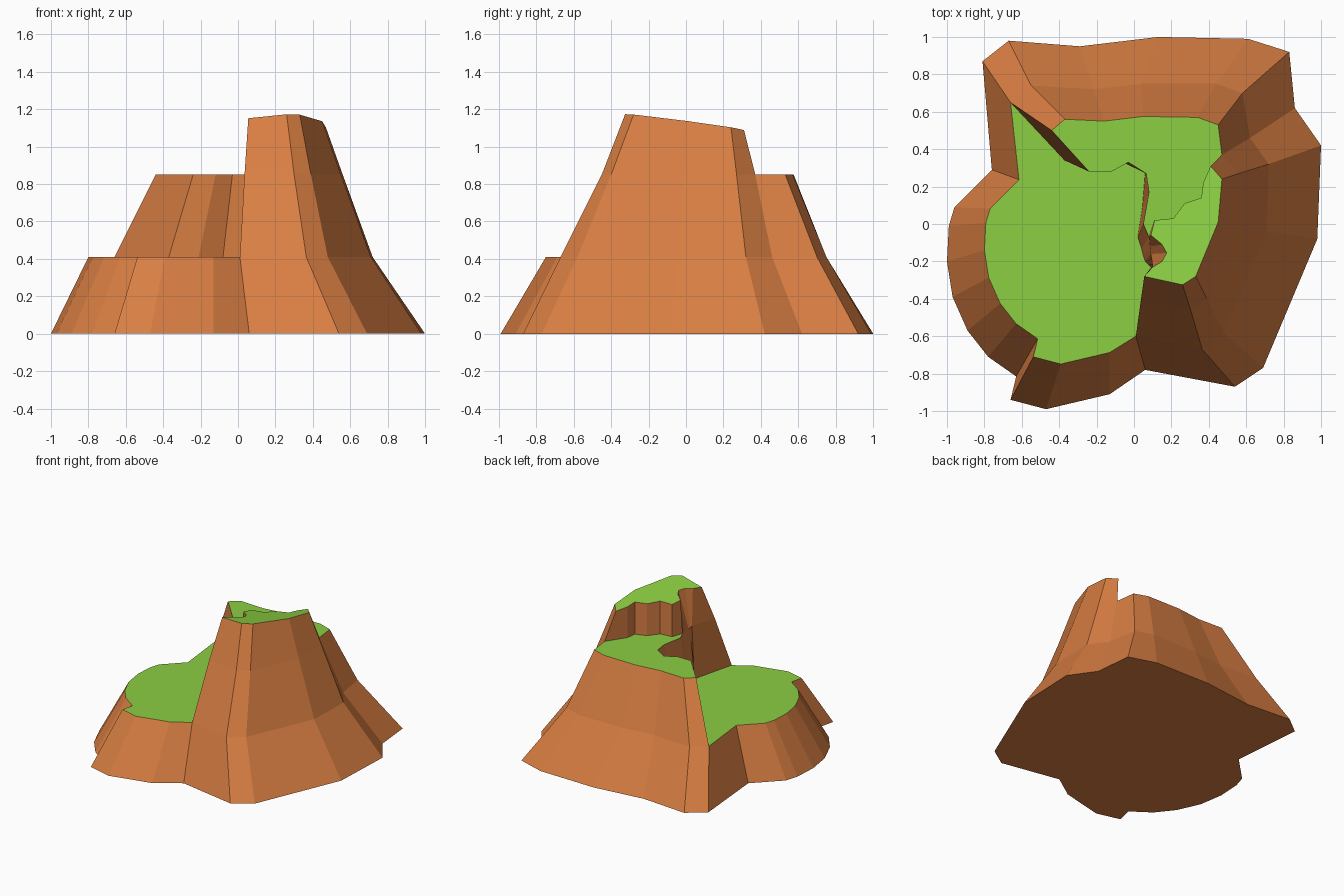
import bpy, bmesh

if "Cube" in bpy.data.objects:
    bpy.data.objects.remove(bpy.data.objects["Cube"])

Z1, Z2 = 0.41, 0.85


def ring(pts, z):
    return [(x, y, z) for x, y in pts]


def tilted(pts):
    return [(x, y, 1.106 + 0.07 * x - 0.15 * y) for x, y in pts]


def material(name, color):
    m = bpy.data.materials.new(name)
    m.diffuse_color = (*color, 1)
    m.use_nodes = True
    m.node_tree.nodes["Principled BSDF"].inputs["Base Color"].default_value = m.diffuse_color
    return m


def build(name, polys, mat):
    bm = bmesh.new()
    for poly in polys:
        bm.faces.new([bm.verts.new(p) for p in poly])
    bmesh.ops.remove_doubles(bm, verts=bm.verts, dist=0.0005)
    bmesh.ops.triangulate(bm, faces=[f for f in bm.faces if len(f.verts) > 4])
    me = bpy.data.meshes.new(name)
    bm.to_mesh(me)
    bm.free()
    me.materials.append(mat)
    ob = bpy.data.objects.new(name, me)
    bpy.context.collection.objects.link(ob)


def strip(low, high):
    return [(low[i], low[i + 1], high[i + 1], high[i]) for i in range(len(low) - 1)]


rock = material("rock", (0.69, 0.21, 0.055))
grass = material("grass", (0.26, 0.62, 0.055))

# Tower columns, front-left round to back-right: ground, ledge 1, ledge 2, summit
tower = [
    [(.06, -.78), (.01, -.60), (.035, -.42), (.055, -.28)],
    [(.54, -.87), (.365, -.67), (.30, -.45), (.26, -.325)],
    [(.69, -.77), (.48, -.58), (.39, -.40), (.33, -.28)],
    [(.98, -.08), (.71, -.04), (.55, -.01), (.45, .01)],
    [(1.0, .42), (.72, .32), (.56, .27), (.47, .24)],
    [(.86, .62), (.62, .46), (.47, .37), (.41, .31)],
]
# Back shoulder columns: ground, ledge 1, ledge 2
shoulder = [
    [(.83, .92), (.58, .70), (.45, .53)],
    [(.61, .99), (.44, .75), (.34, .57)],
    [(.13, 1.0), (.04, .75), (.05, .575)],
    [(-.29, .95), (-.22, .72), (-.16, .55)],
    [(-.67, .98), (-.55, .74), (-.37, .56)],
    [(-.81, .87), (-.66, .65), (-.44, .50)],
]
# Foot of the low terrace; its rim is the same outline scaled inward
foot = [(-.76, .29), (-.96, .09), (-.99, -.01), (-1, -.2), (-.97, -.39),
        (-.89, -.57), (-.78, -.71), (-.63, -.815), (-.66, -.94),
        (-.47, -.99), (-.13, -.91)]
rim = [(-.13 + .77 * (x + .13), .06 + .77 * (y - .06)) for x, y in foot]

# Inner cliff between ledge 1 and ledge 2
cliff_low = [(-.37, .34), (-.21, .29), (-.08, .34), (.06, .28), (.045, .09), (.02, -.07)]
cliff_high = [(-.24, .28), (-.12, .28), (-.03, .33), (.065, .27), (.08, .17), (.05, 0)]
# Notch running the whole height of the tower
notch_low = [(.04, -.13), (.05, -.17), (.06, -.2), (.08, -.22), (.1, -.24)]
notch_mid = [(.08, -.07), (.085, -.12), (.09, -.16), (.095, -.19), (.1, -.22)]
notch_top = [(.09, -.06), (.15, -.11), (.175, -.155), (.15, -.2), (.1, -.23)]
# Summit cliff standing on ledge 2
crest = [(.37, .22), (.36, .14), (.27, .11), (.21, .03), (.11, .02)]

cols = tower + shoulder
t = [[c[i] for c in tower] for i in range(4)]
c = [[k[i] for k in cols] for i in range(3)]
A, F, L = tower[0], tower[-1], shoulder[-1]

inner_low = [L[1]] + cliff_low + notch_low + [A[1]]
inner_mid = [L[2]] + cliff_high + notch_mid + [A[2]]
upper_low = [F[2]] + crest + notch_mid + [A[2]]
upper_top = [F[3]] + crest + notch_top + [A[3]]

# Rock walls and underside
walls = strip(ring(c[0], 0), ring(c[1], Z1))
walls += strip(ring(c[1], Z1), ring(c[2], Z2))
walls += strip(ring(t[2], Z2), tilted(t[3]))
walls += strip(ring([L[0]] + foot + [A[0]], 0), ring([L[1]] + rim + [A[1]], Z1))
walls += strip(ring(inner_low, Z1), ring(inner_mid, Z2))
walls += strip(ring(upper_low, Z2), tilted(upper_top))
walls.append(ring(c[0] + foot, 0)[::-1])
build("rock_walls", walls, rock)

# Grass caps
build("low_terrace_grass", [ring([L[1]] + rim + inner_low[:0:-1], Z1)], grass)
build("middle_terrace_grass",
      [ring(c[2][5:] + cliff_high + notch_mid[:1] + crest[::-1], Z2)], grass)
build("summit_grass", [tilted(t[3] + crest + notch_top)], grass)
